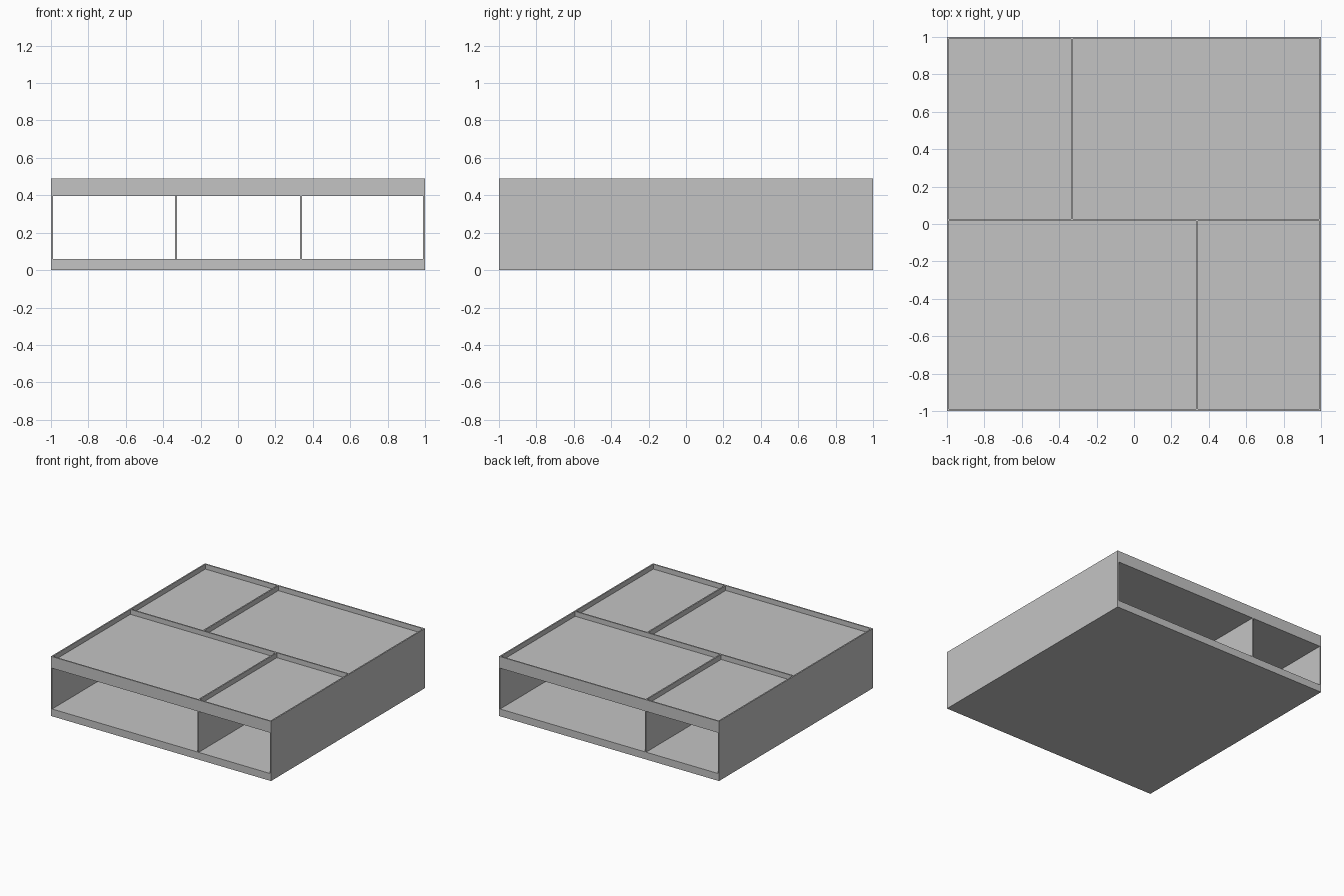
import bpy

if "Cube" in bpy.data.objects:
    bpy.data.objects.remove(bpy.data.objects["Cube"], do_unlink=True)

GREY = (0.55, 0.55, 0.55, 1.0)
mat = bpy.data.materials.new("light grey")
mat.use_nodes = True
mat.diffuse_color = GREY
mat.node_tree.nodes["Principled BSDF"].inputs["Base Color"].default_value = GREY

T = 0.011          # panel thickness
BASE = 0.06        # top of the base slab
CEILING = 0.395    # underside of the tray slab
TRAY = 0.45        # tray floor
TOP = 0.49         # rim height
INNER = 1 - T      # inside of the side walls
MID = 0.021        # y of the central tray divider


def box(name, x, y, z):
    """Box spanning the given (min, max) ranges."""
    spans = (x, y, z)
    bpy.ops.mesh.primitive_cube_add(size=1, location=[(a + b) / 2 for a, b in spans])
    ob = bpy.context.object
    ob.name = name
    ob.scale = [b - a for a, b in spans]
    bpy.ops.object.transform_apply(location=False, rotation=False, scale=True)
    ob.data.materials.append(mat)
    return ob


def around(c):
    return (c - T / 2, c + T / 2)


# Solid side walls, full height
box("left_wall", (INNER, 1), (-1, 1), (0, TOP))
box("right_wall", (-1, -INNER), (-1, 1), (0, TOP))

# Base slab and tray slab, open at the front and back between them
box("base", (-INNER, INNER), (-1, 1), (0, BASE))
box("tray_floor", (-INNER, INNER), (-1, 1), (CEILING, TRAY))

# Rims and central divider of the top tray
box("front_rim", (-INNER, INNER), (-1, -INNER), (TRAY, TOP))
box("back_rim", (-INNER, INNER), (INNER, 1), (TRAY, TOP))
box("tray_middle_divider", (-INNER, INNER), around(MID), (TRAY, TOP))

# Staggered dividers: one in front, one behind, on both levels
halves = {
    "front": (0.337, -1, MID - T / 2, -INNER, MID - T / 2),
    "back": (-0.332, MID + T / 2, 1, MID + T / 2, INNER),
}
for side, (x, y0, y1, t0, t1) in halves.items():
    box(side + "_shelf_divider", around(x), (y0, y1), (BASE, CEILING))
    box(side + "_tray_divider", around(x), (t0, t1), (TRAY, TOP))
